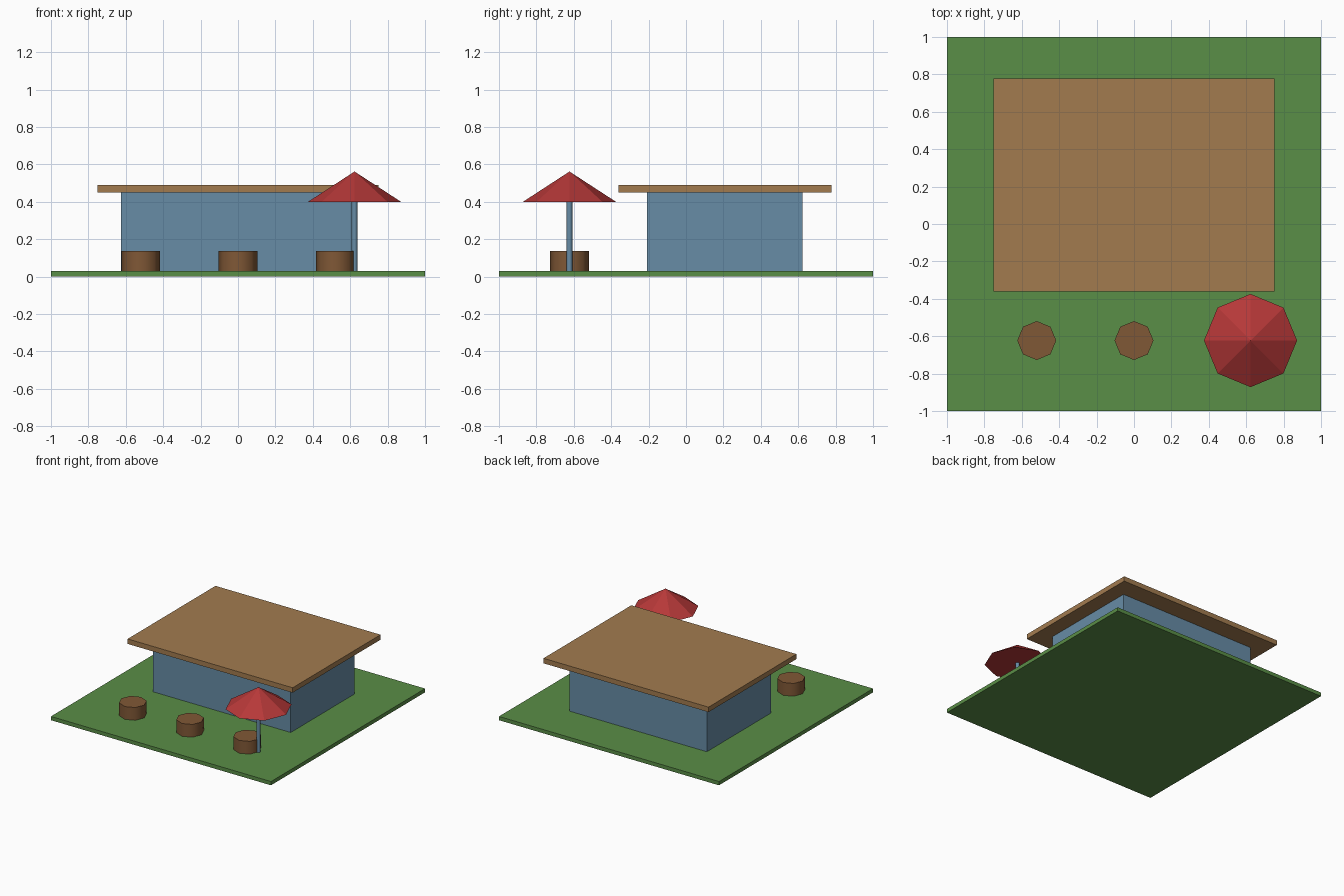
import bpy, math

if "Cube" in bpy.data.objects:
    bpy.data.objects.remove(bpy.data.objects["Cube"])


def material(name, rgb):
    lin = [(c / 255 / 12.92) if c < 11 else ((c / 255 + 0.055) / 1.055) ** 2.4 for c in rgb]
    m = bpy.data.materials.new(name)
    m.diffuse_color = (*lin, 1)
    m.use_nodes = True
    m.node_tree.nodes["Principled BSDF"].inputs["Base Color"].default_value = m.diffuse_color
    return m


grass = material("grass_green", (90, 142, 71))
blue = material("slate_blue", (103, 140, 166))
tan = material("roof_tan", (162, 123, 79))
brown = material("wood_brown", (128, 88, 54))
red = material("canopy_red", (182, 56, 56))


def finish(name, mat, smooth=False):
    ob = bpy.context.object
    ob.name = name
    ob.data.materials.append(mat)
    if smooth:
        bpy.ops.object.shade_smooth_by_angle(angle=math.radians(50))
    return ob


def box(name, mat, x, y, z):
    """Box from (min, max) ranges on each axis."""
    bpy.ops.mesh.primitive_cube_add(size=1, location=[(a + b) / 2 for a, b in (x, y, z)])
    bpy.context.object.scale = [b - a for a, b in (x, y, z)]
    bpy.ops.object.transform_apply(location=False, rotation=False, scale=True)
    return finish(name, mat)


def cone(name, mat, x, y, z, r1, r2, smooth):
    """Eight-sided cone or cylinder between two heights."""
    bpy.ops.mesh.primitive_cone_add(vertices=8, radius1=r1, radius2=r2, depth=z[1] - z[0],
                                    location=(x, y, sum(z) / 2))
    return finish(name, mat, smooth)


# Lawn and building
box("lawn", grass, (-1, 1), (-1, 1), (0, 0.031))
box("walls", blue, (-0.625, 0.625), (-0.208, 0.622), (0.031, 0.45))
box("flat_roof", tan, (-0.75, 0.75), (-0.362, 0.779), (0.45, 0.491))

# Row of log stools
for i, x in enumerate((-0.52, 0, 0.52)):
    cone(f"stool_{i + 1}", brown, x, -0.623, (0.031, 0.136), 0.104, 0.104, True)

# Parasol
cone("parasol_pole", blue, 0.623, -0.623, (0.031, 0.402), 0.0155, 0.0155, True)
cone("parasol_canopy", red, 0.623, -0.623, (0.4, 0.562), 0.249, 0, False)
